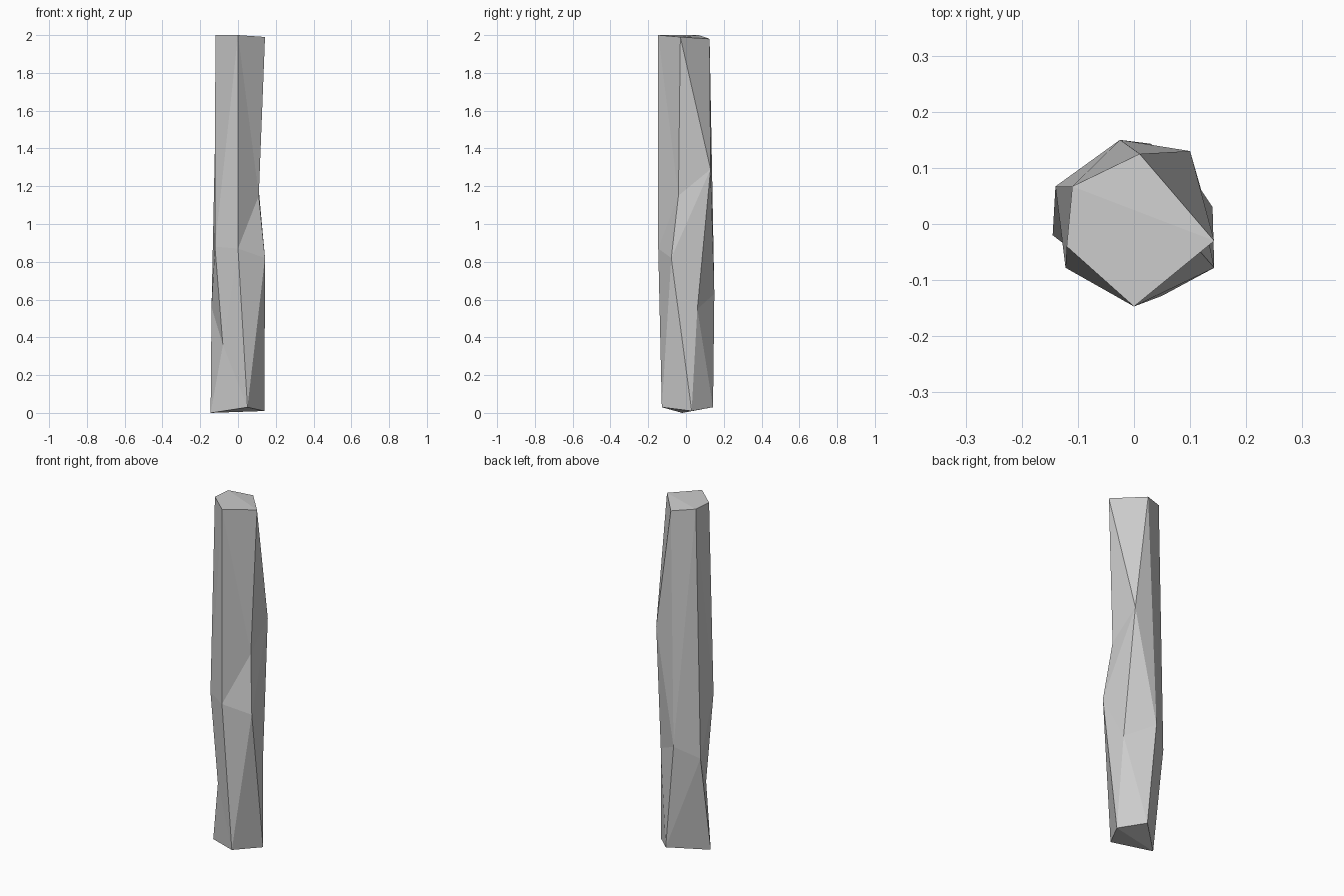
import bpy, bmesh
from mathutils import Vector

if "Cube" in bpy.data.objects:
    bpy.data.objects.remove(bpy.data.objects["Cube"])

# Rough-hewn post: vertical ridge lines, listed counter-clockwise, each from top to bottom
top_right, foot_right, foot_left = (.143, -.03, 1.99), (.14, .03, .01), (-.145, -.02, 0)
ridges = [
    [(0, -.147, 2), (0, -.147, .87), (.05, -.128, .03)],                    # front
    [top_right, (.11, -.04, 1.15), (.143, -.078, .82), foot_right],         # right front
    [top_right, (.1, .13, 1.29), (.12, .06, .55), foot_right],              # right back
    [(.01, .125, 1.98), (-.025, .15, .63), (.03, .143, .03)],               # back
    [(-.11, .067, 2), (-.14, .067, .56), foot_left],                        # left back
    [(-.12, -.04, 2), (-.122, -.078, .88), (-.08, -.07, .36), foot_left],   # left front
]

bm = bmesh.new()
known = {}


def vert(p):
    if p not in known:
        known[p] = bm.verts.new(p)
    return known[p]


def face(*pts):
    pts = list(dict.fromkeys(pts))
    if len(pts) > 2:
        bm.faces.new([vert(p) for p in pts])


def dist(p, q):
    return (Vector(p) - Vector(q)).length


def zip_ridges(a, b):
    """Fill between two ridges with facets, always taking the shorter diagonal."""
    i = j = 0
    while i < len(a) - 1 or j < len(b) - 1:
        step_a = dist(a[i + 1], b[j]) if i < len(a) - 1 else 99
        step_b = dist(a[i], b[j + 1]) if j < len(b) - 1 else 99
        if step_a < step_b:
            face(a[i], a[i + 1], b[j])
            i += 1
        else:
            face(a[i], b[j + 1], b[j])
            j += 1


for k, ridge in enumerate(ridges):
    zip_ridges(ridge, ridges[(k + 1) % len(ridges)])

# Cut ends
front, right, _, back, left, side = ridges
face(right[0], back[0], left[0])
face(front[0], right[0], left[0], side[0])
face(foot_right, front[-1], foot_left)
face(foot_left, back[-1], foot_right)

bmesh.ops.recalc_face_normals(bm, faces=bm.faces[:])
mesh = bpy.data.meshes.new("post")
bm.to_mesh(mesh)
bm.free()
bpy.context.collection.objects.link(bpy.data.objects.new("post", mesh))
